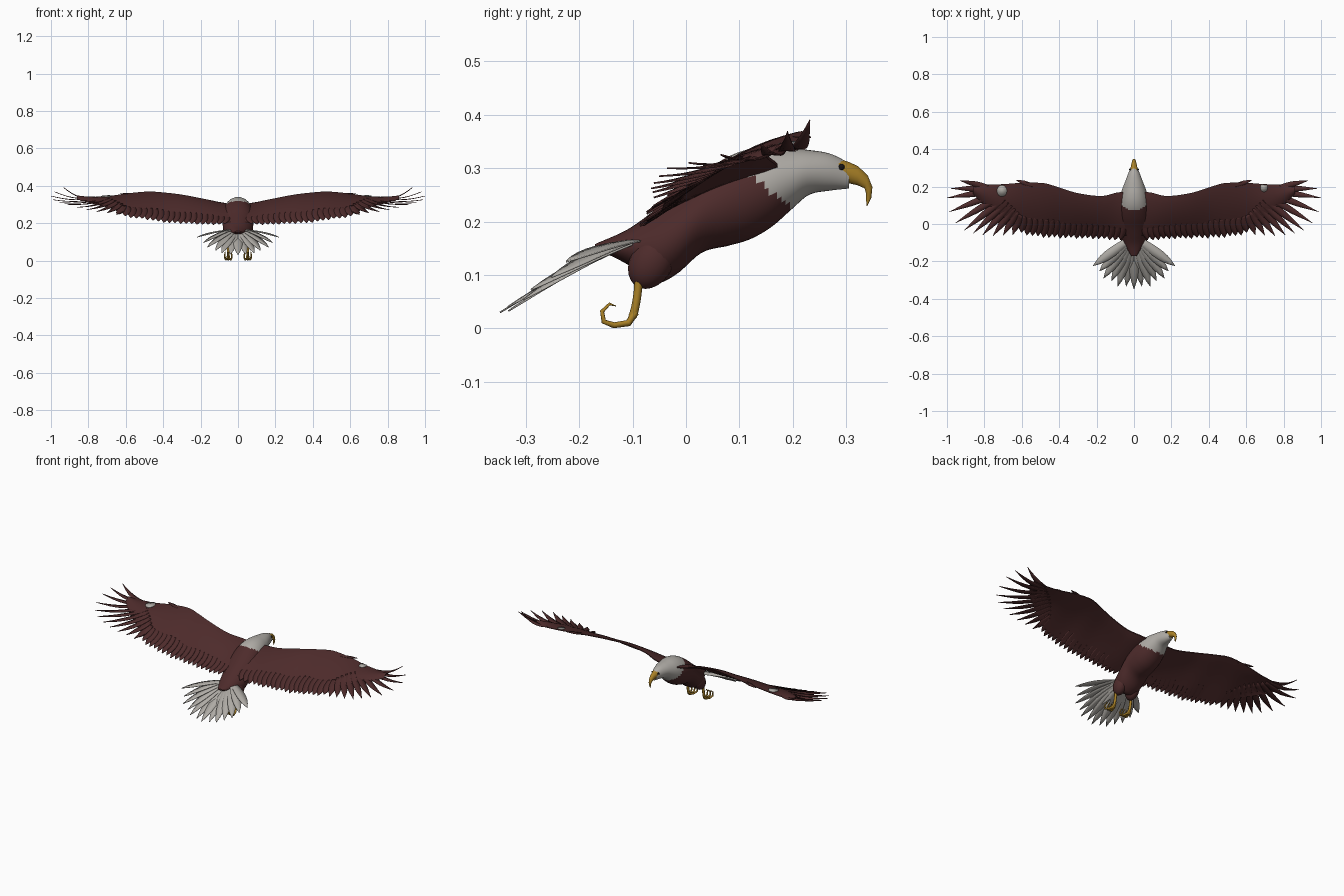
import bpy, bmesh, math
from mathutils import Vector

if "Cube" in bpy.data.objects:
    bpy.data.objects.remove(bpy.data.objects["Cube"], do_unlink=True)


def material(name, r, g, b):
    m = bpy.data.materials.new(name)
    m.use_nodes = True
    m.diffuse_color = (r, g, b, 1)
    bsdf = m.node_tree.nodes["Principled BSDF"]
    bsdf.inputs["Base Color"].default_value = (r, g, b, 1)
    bsdf.inputs["Roughness"].default_value = 0.8
    return m


BROWN = material("dark brown plumage", 0.075, 0.024, 0.024)
WHITE = material("pale grey plumage", 0.43, 0.41, 0.38)
GOLD = material("golden horn", 0.40, 0.22, 0.02)
BLACK = material("black", 0.01, 0.008, 0.008)


def finish(bm, name, *mats, thick=0, angle=60):
    bmesh.ops.recalc_face_normals(bm, faces=bm.faces[:])
    mesh = bpy.data.meshes.new(name)
    bm.to_mesh(mesh)
    bm.free()
    ob = bpy.data.objects.new(name, mesh)
    bpy.context.collection.objects.link(ob)
    for m in mats:
        mesh.materials.append(m)
    if thick:
        mod = ob.modifiers.new("thickness", "SOLIDIFY")
        mod.thickness, mod.offset = thick, 0
    bpy.ops.object.select_all(action="DESELECT")
    ob.select_set(True)
    bpy.context.view_layer.objects.active = ob
    bpy.ops.object.shade_smooth_by_angle(angle=math.radians(angle))
    return ob


def loft(bm, rings):
    """Join closed rings of points and cap both ends."""
    rows = [[bm.verts.new(p) for p in ring] for ring in rings]
    n = len(rows[0])
    for a, b in zip(rows, rows[1:]):
        for i in range(n):
            j = (i + 1) % n
            bm.faces.new((a[i], a[j], b[j], b[i]))
    bm.faces.new(rows[0])
    bm.faces.new(rows[-1])


def ellipse(top, bottom, width, n=24):
    """Ring whose vertical axis runs from top to bottom, both (y, z)."""
    mid = [(a + b) / 2 for a, b in zip(top, bottom)]
    half = [(a - b) / 2 for a, b in zip(top, bottom)]
    ring = []
    for i in range(n):
        a = math.tau * i / n
        c, s = math.cos(a), math.sin(a)
        ring.append((width * c, mid[0] + half[0] * s, mid[1] + half[1] * s))
    return ring


def resample(table, u):
    """Smooth interpolation of table rows by their first entry."""
    k = max(i for i in range(len(table) - 1) if table[i][0] <= u or i == 0)
    p1, p2 = Vector(table[k]), Vector(table[k + 1])
    p0 = Vector(table[max(k - 1, 0)])
    p3 = Vector(table[min(k + 2, len(table) - 1)])
    f = (u - p1[0]) / (p2[0] - p1[0])
    h = p2[0] - p1[0]
    m1, m2 = (p2 - p0) * (h / (p2[0] - p0[0])), (p3 - p1) * (h / (p3[0] - p1[0]))
    return (p1 * (2 * f**3 - 3 * f**2 + 1) + m1 * (f**3 - 2 * f**2 + f)
            + p2 * (3 * f**2 - 2 * f**3) + m2 * (f**3 - f**2))


# Body and head: y, top, bottom, half width
BODY = [(-.17, .158, .15, .015), (-.11, .185, .12, .05), (-.06, .22, .085, .072),
        (-.02, .25, .1, .08), (.03, .29, .142, .083), (.08, .322, .155, .083),
        (.12, .336, .167, .08), (.16, .34, .19, .072), (.2, .337, .225, .058),
        (.23, .334, .25, .046), (.27, .327, .258, .031), (.305, .31, .262, .016)]
bm = bmesh.new()
rings = []
for i in range(61):
    y, top, bottom, w = resample(BODY, BODY[0][0] + i / 60 * (BODY[-1][0] - BODY[0][0]))
    rings.append(ellipse((y, top), (y, bottom), w, 32))
loft(bm, rings)
for f in bm.faces:
    c = f.calc_center_median()
    f.material_index = int(c.y + 1.3 * c.z > 0.49)
finish(bm, "body_and_head", BROWN, WHITE)

# Hooked beak: matching upper and lower points with half width
BEAK = [((.285, .318), (.287, .283), .022), ((.305, .312), (.3, .272), .018),
        ((.322, .304), (.32, .268), .014), ((.34, .287), (.334, .262), .01),
        ((.349, .265), (.337, .252), .007), ((.347, .245), (.337, .24), .004),
        ((.339, .229), (.338, .229), .001)]
bm = bmesh.new()
loft(bm, [ellipse(t, b, w, 14) for t, b, w in BEAK])
finish(bm, "beak", GOLD)

# Wing panel: x, leading y and z, trailing y and z
WING = [(0, .17, .3, -.06, .21), (.08, .17, .307, -.06, .207), (.17, .15, .325, -.055, .207),
        (.3, .165, .35, -.05, .215), (.4, .195, .362, -.045, .222),
        (.48, .218, .367, -.04, .235), (.6, .22, .356, -.02, .25),
        (.7, .213, .342, .03, .285), (.8, .21, .335, .1, .31), (.86, .205, .335, .16, .328)]


def wing_point(x, t):
    _, yl, zl, yt, zt = resample(WING, x)
    camber = .014 * math.sin(math.pi * min(t, 1))
    return Vector((x, yl + (yt - yl) * t, zl + (zt - zl) * t + camber))


def feather(bm, base, tip, width, bend=0.0, point=0.5, steps=7):
    """Flat tapered vane from base to tip, bowed downward by bend."""
    base, tip = Vector(base), Vector(tip)
    across = (tip - base).cross(Vector((0, 0, 1))).normalized()
    last = None
    for i in range(steps + 1):
        u = i / steps
        p = base.lerp(tip, u) - Vector((0, 0, bend * math.sin(math.pi * u)))
        w = width * (0.65 + 0.35 * math.sin(math.pi * u)) * max(1 - u**(2 / point), .04)
        row = [bm.verts.new(p + across * w * k + Vector((0, 0, .08 * w * (1 - abs(k)))))
               for k in (-1, 0, 1)]
        if last:
            for k in (0, 1):
                bm.faces.new((last[k], last[k + 1], row[k + 1], row[k]))
        last = row


PRIMARY_TIPS = [(.65, -.06, .245), (.7, -.062, .255), (.755, -.065, .262), (.81, -.06, .272),
                (.86, -.05, .285), (.91, -.035, .3), (.955, .005, .31), (.988, .065, .325),
                (1, .14, .345), (.982, .19, .368), (.932, .232, .39)]

for side, sx in (("left", 1), ("right", -1)):
    # Covered wing surface, lens shaped in section
    bm = bmesh.new()
    rings, cols = [], 10
    for i in range(37):
        x = .86 * i / 36
        thick = .012 * (1 - x) + .001
        upper, lower = [], []
        for j in range(cols + 1):
            t = j / cols
            lift = Vector((0, 0, thick * math.sqrt(t + .01) * (1 - t) * 1.6 + .001))
            upper.append(wing_point(x, t) + lift)
            lower.append(wing_point(x, t) - lift)
        rings.append([Vector((p.x * sx, p.y, p.z)) for p in upper + lower[::-1]])
    loft(bm, rings)
    finish(bm, side + "_wing", BROWN)

    # Secondary flight feathers along the trailing edge
    bm = bmesh.new()
    for i in range(20):
        x = .06 + .56 * i / 19
        feather(bm, wing_point(x, .72), wing_point(x + .012, 1.11 + .012 * (i % 3)), .023, point=.35)
    # Primary feathers spreading into curved fingers
    for i, tip in enumerate(PRIMARY_TIPS):
        u = i / (len(PRIMARY_TIPS) - 1)
        base = wing_point(.61 + .17 * u, .72 - .62 * u)
        feather(bm, base, tip, .024 - .007 * u, bend=.004 + .016 * u, point=.75)
    # Small thumb feather on the leading edge
    feather(bm, wing_point(.54, .06), (.63, .234, .358), .012)
    for v in bm.verts:
        v.co.x *= sx
    finish(bm, side + "_flight_feathers", BROWN, thick=.003)

    # Pale patch near the wrist
    bm = bmesh.new()
    cx, t0, r = (.695, .1, .02) if sx > 0 else (.706, .2, .027)
    cy = wing_point(cx, t0).y
    ring = []
    for i in range(14):
        a = math.tau * i / 14
        x, y = cx + r * math.cos(a), cy + r * 1.15 * math.sin(a)
        lead, trail = wing_point(x, 0), wing_point(x, 1)
        t = max((lead.y - y) / (lead.y - trail.y), .02)
        p = wing_point(x, t) + Vector((0, 0, .006))
        ring.append(bm.verts.new((p.x * sx, p.y, p.z)))
    bm.faces.new(ring)
    finish(bm, side + "_wing_patch", WHITE, thick=.003)

    # Feathered thigh
    bm = bmesh.new()
    bmesh.ops.create_uvsphere(bm, u_segments=20, v_segments=12, radius=1)
    for v in bm.verts:
        x, y, z = v.co
        v.co = (sx * .042 + .034 * x, -.064 + .043 * y + .012 * z, .126 + .052 * z)
    finish(bm, side + "_thigh", BROWN)

    # Shank and curled toes
    curve = bpy.data.curves.new(side + "_foot", "CURVE")
    curve.dimensions = "3D"
    curve.bevel_depth, curve.bevel_resolution, curve.resolution_u = .008, 2, 5
    curve.use_fill_caps = True
    shank = [(0, -.088, .1, 1), (0, -.09, .05, .9), (0, -.1, .022, 1)]
    toe = [(0, -.095, .03, .9), (.3, -.108, .01, .8), (.7, -.135, .006, .7),
           (1, -.154, .013, .6), (1, -.157, .032, .5), (.9, -.143, .046, .35), (.8, -.131, .042, .1)]
    paths = [(shank, 0)] + [(toe, spread) for spread in (-.018, 0, .018)]
    for path, spread in paths:
        sp = curve.splines.new("NURBS" if path is shank else "POLY")
        sp.points.add(len(path) - 1)
        sp.use_endpoint_u = True
        for pt, (k, y, z, rad) in zip(sp.points, path):
            pt.co = (sx * .052 + k * spread, y, z, 1)
            pt.radius = rad
    curve.materials.append(GOLD)
    bpy.context.collection.objects.link(bpy.data.objects.new(side + "_foot", curve))

    # Eye
    bm = bmesh.new()
    bmesh.ops.create_uvsphere(bm, u_segments=10, v_segments=6, radius=.006)
    for v in bm.verts:
        v.co += Vector((sx * .02, .291, .302))
    finish(bm, side + "_eye", BLACK)

# Fanned tail, lowest in the middle
bm = bmesh.new()
count = 13
for i in range(count):
    k = 2 * i / (count - 1) - 1
    a = math.radians(60) * k
    reach = .248 - .012 * (i % 2)
    tip = (reach * math.sin(a) * 1.02, -.1 - reach * math.cos(a), .03 + .095 * k * k)
    feather(bm, (.035 * k, -.09, .165 + .004 * (i % 2)), tip, .026, bend=-.006, point=.3)
finish(bm, "tail_fan", WHITE, thick=.003)
